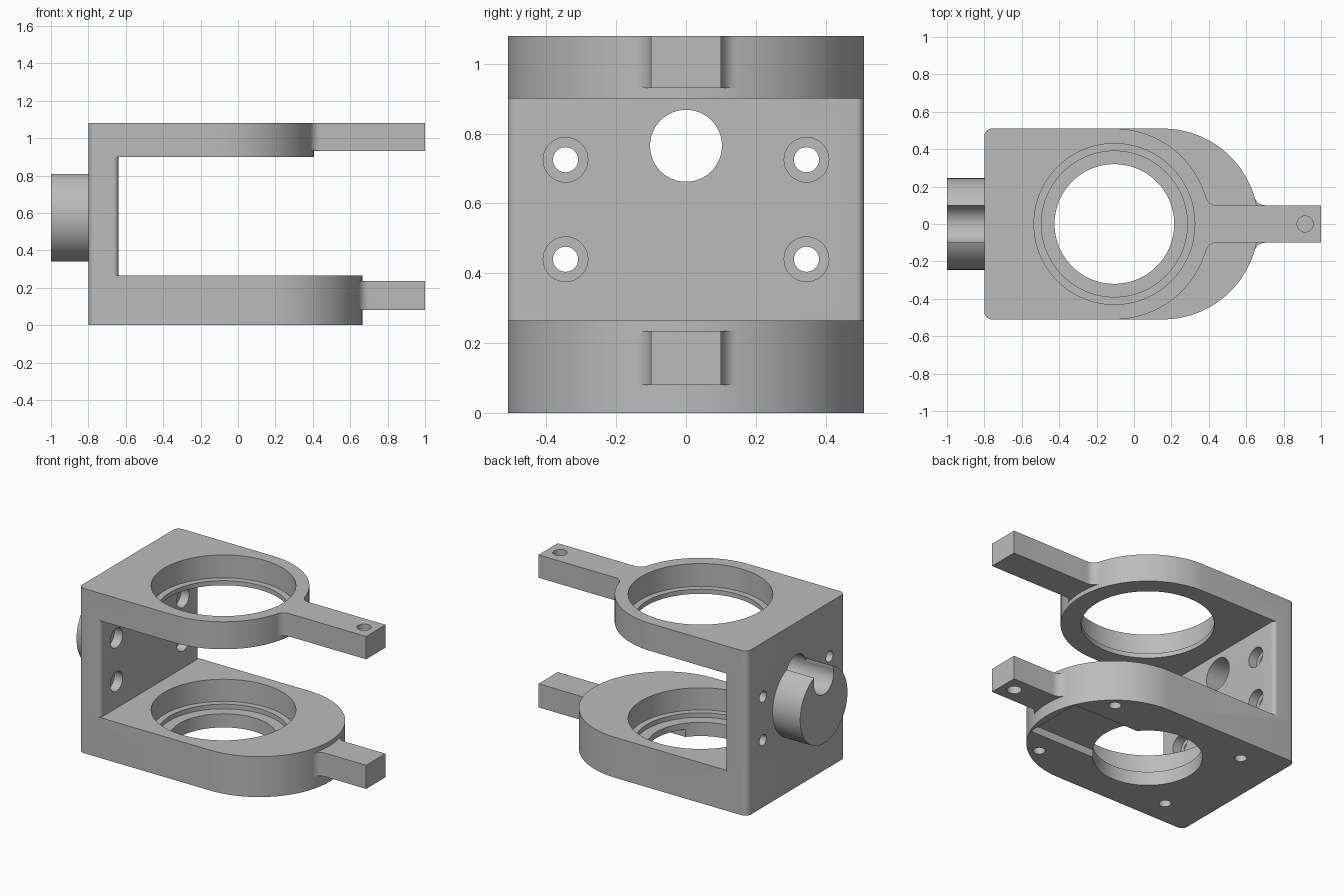
import bpy, bmesh
from math import sin, cos, pi, sqrt, atan2, radians

cube = bpy.data.objects.get("Cube")
if cube:
    bpy.data.objects.remove(cube, do_unlink=True)

grey = bpy.data.materials.new("machined_grey")
grey.use_nodes = True
colour = (0.5, 0.5, 0.5, 1)
grey.diffuse_color = colour
grey.node_tree.nodes["Principled BSDF"].inputs["Base Color"].default_value = colour

HALF = 0.51      # half width of the bracket, also the radius of the round ends
BACK = -0.8      # outer face of the back plate
BORE_X = -0.105  # centre of the bores
TOP_Z, TOP_LOW, BASE_Z = 1.08, 0.9, 0.265


def arc(cx, cy, r, start, end, n=12):
    return [(cx + r * cos(start + (end - start) * i / n),
             cy + r * sin(start + (end - start) * i / n)) for i in range(n + 1)]


def circle(cx, cy, r, n=96):
    return arc(cx, cy, r, 0, 2 * pi, n)[:-1]


def rect(x0, x1, y0, y1):
    return [(x0, y0), (x1, y0), (x1, y1), (x0, y1)]


def prism(name, points, low, high, axis="z"):
    """Extrude an outline along z, or along x with the outline in (y, z)."""
    bm = bmesh.new()
    place = (lambda u, v, w: (u, v, w)) if axis == "z" else (lambda u, v, w: (w, u, v))
    rings = [[bm.verts.new(place(u, v, w)) for u, v in points] for w in (low, high)]
    bm.faces.new(rings[0][::-1])
    bm.faces.new(rings[1])
    n = len(points)
    for i in range(n):
        j = (i + 1) % n
        bm.faces.new((rings[0][i], rings[0][j], rings[1][j], rings[1][i]))
    bmesh.ops.recalc_face_normals(bm, faces=bm.faces)
    mesh = bpy.data.meshes.new(name)
    bm.to_mesh(mesh)
    bm.free()
    mesh.materials.append(grey)
    obj = bpy.data.objects.new(name, mesh)
    bpy.context.collection.objects.link(obj)
    return obj


def combine(target, tool, operation):
    mod = target.modifiers.new(tool.name, "BOOLEAN")
    mod.operation, mod.object, mod.solver = operation, tool, "EXACT"
    bpy.context.view_layer.objects.active = target
    bpy.ops.object.modifier_apply(modifier=mod.name)
    bpy.data.objects.remove(tool, do_unlink=True)


def plate_outline(cx):
    """Round-ended plate with small rounded back corners."""
    r = 0.04
    return (arc(cx, 0, HALF, -pi / 2, pi / 2, 64)
            + arc(BACK + r, HALF - r, r, pi / 2, pi, 8)
            + arc(BACK + r, r - HALF, r, pi, 1.5 * pi, 8))


def arm_outline(cx):
    """Straight arm whose root flares into the round plate end."""
    h, f = 0.1, 0.06
    reach = sqrt((HALF + f) ** 2 - (h + f) ** 2)
    touch = pi + atan2(h + f, reach)
    flare = arc(cx + reach, h + f, f, touch, 1.5 * pi, 10)
    side = [(cx + 0.46, flare[0][1])] + flare + [(1.0, h)]
    return side + [(x, -y) for x, y in reversed(side)]


# Base plate, top plate and back plate
bracket = prism("bracket", plate_outline(0.155), 0, BASE_Z)
combine(bracket, prism("top_plate", plate_outline(BORE_X), TOP_LOW, TOP_Z), "UNION")
outer, inner, front = 0.04, 0.025, -0.64
wall = (arc(front - inner, inner - HALF, inner, -pi / 2, 0, 6)
        + arc(front - inner, HALF - inner, inner, 0, pi / 2, 6)
        + arc(BACK + outer, HALF - outer, outer, pi / 2, pi, 8)
        + arc(BACK + outer, outer - HALF, outer, pi, 1.5 * pi, 8))
combine(bracket, prism("back_plate", wall, BASE_Z, TOP_LOW), "UNION")

# Arms
combine(bracket, prism("base_arm", arm_outline(0.155), 0.08, 0.235), "UNION")
combine(bracket, prism("top_arm", arm_outline(BORE_X), 0.93, TOP_Z), "UNION")

# Round boss on the back
combine(bracket, prism("boss", circle(0, 0.585, 0.245), -1, BACK + 0.05, "x"), "UNION")

# Stepped bores as (radius, bottom, top)
for radius, low, high in ((0.43, 0.93, 1.2), (0.39, 0.8, 1.0),
                          (0.43, 0.12, 0.4), (0.39, 0.09, 0.2), (0.32, -0.1, 0.15)):
    combine(bracket, prism("bore", circle(BORE_X, 0, radius), low, high), "DIFFERENCE")

# Cable hole through the back plate, opening as a slot in the boss
combine(bracket, prism("cable_hole", circle(0, 0.765, 0.103, 64), -1.1, -0.5, "x"), "DIFFERENCE")
combine(bracket, prism("boss_slot", rect(-0.1, 0.1, 0.765, 0.87), -1.1, BACK, "x"), "DIFFERENCE")

# Shallow pocket under the base
combine(bracket, prism("base_pocket", rect(BORE_X, 0.62, -0.2, 0.2), -0.1, 0.05), "DIFFERENCE")

# Counterbored holes in the back plate and blind holes under the base
for y in (-0.345, 0.345):
    for z in (0.44, 0.725):
        combine(bracket, prism("screw_hole", circle(y, z, 0.036, 32), -0.9, -0.5, "x"), "DIFFERENCE")
        combine(bracket, prism("counterbore", circle(y, z, 0.064, 40), -0.7, -0.5, "x"), "DIFFERENCE")
    for x in (-0.525, 0.435):
        combine(bracket, prism("base_hole", circle(x, y, 0.036, 32), -0.1, 0.15), "DIFFERENCE")

# Blind holes at the arm tips
combine(bracket, prism("top_arm_hole", circle(0.915, 0, 0.043, 32), 0.98, 1.2), "DIFFERENCE")
combine(bracket, prism("base_arm_hole", circle(0.915, 0, 0.043, 32), -0.1, 0.18), "DIFFERENCE")

# Smooth the curved walls, keep machined edges sharp
bpy.ops.object.select_all(action="DESELECT")
bracket.select_set(True)
bpy.context.view_layer.objects.active = bracket
bpy.ops.object.shade_smooth_by_angle(angle=radians(25))
